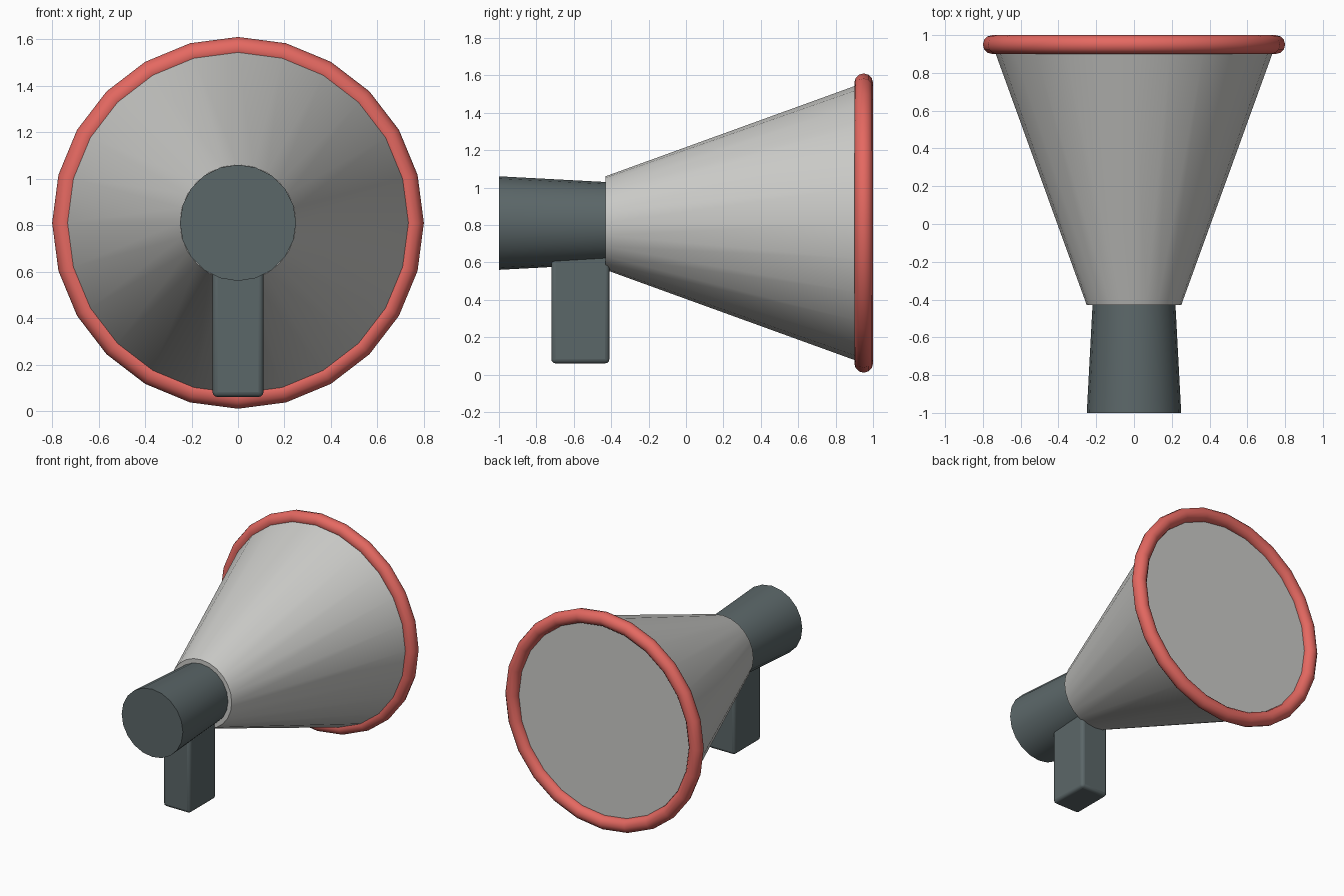
import bpy
import math

if "Cube" in bpy.data.objects:
    bpy.data.objects.remove(bpy.data.objects["Cube"])

AXIS_Z = 0.81  # height of the horn's long axis


def material(name, rgb):
    m = bpy.data.materials.new(name)
    m.diffuse_color = (*rgb, 1)
    m.use_nodes = True
    m.node_tree.nodes["Principled BSDF"].inputs["Base Color"].default_value = m.diffuse_color
    return m


grey = material("light_grey", (0.60, 0.60, 0.58))
dark = material("dark_slate", (0.105, 0.135, 0.14))
red = material("coral_red", (0.78, 0.14, 0.12))


def finish(name, mat, angle=30):
    ob = bpy.context.object
    ob.name = name
    ob.data.materials.append(mat)
    bpy.ops.object.transform_apply(location=False, rotation=True, scale=True)
    bpy.ops.object.shade_smooth_by_angle(angle=math.radians(angle))
    return ob


def tapered(name, mat, y0, r0, y1, r1, sides):
    """Closed cone section along y, from y0 (radius r0) to y1 (radius r1)."""
    bpy.ops.mesh.primitive_cone_add(
        vertices=sides, radius1=r0, radius2=r1, depth=y1 - y0,
        location=(0, (y0 + y1) / 2, AXIS_Z), rotation=(-math.pi / 2, 0, 0))
    return finish(name, mat)


# Horn bell and rear barrel
tapered("horn_bell", grey, -0.43, 0.25, 0.95, 0.75, 24)
tapered("rear_barrel", dark, -1.0, 0.25, -0.40, 0.218, 20)

# Rolled rim around the mouth
bpy.ops.mesh.primitive_torus_add(
    major_radius=0.75, minor_radius=0.05, major_segments=24, minor_segments=12,
    location=(0, 0.95, AXIS_Z), rotation=(math.pi / 2, 0, 0))
finish("mouth_rim", red, 40)

# Grip: rounded box whose top is buried in the barrel
bpy.ops.mesh.primitive_cube_add(size=1, location=(0, -0.565, 0.36))
bpy.context.object.scale = (0.22, 0.31, 0.60)
grip = finish("grip", dark)
bevel = grip.modifiers.new("rounded_edges", 'BEVEL')
bevel.width = 0.022
bevel.segments = 3
